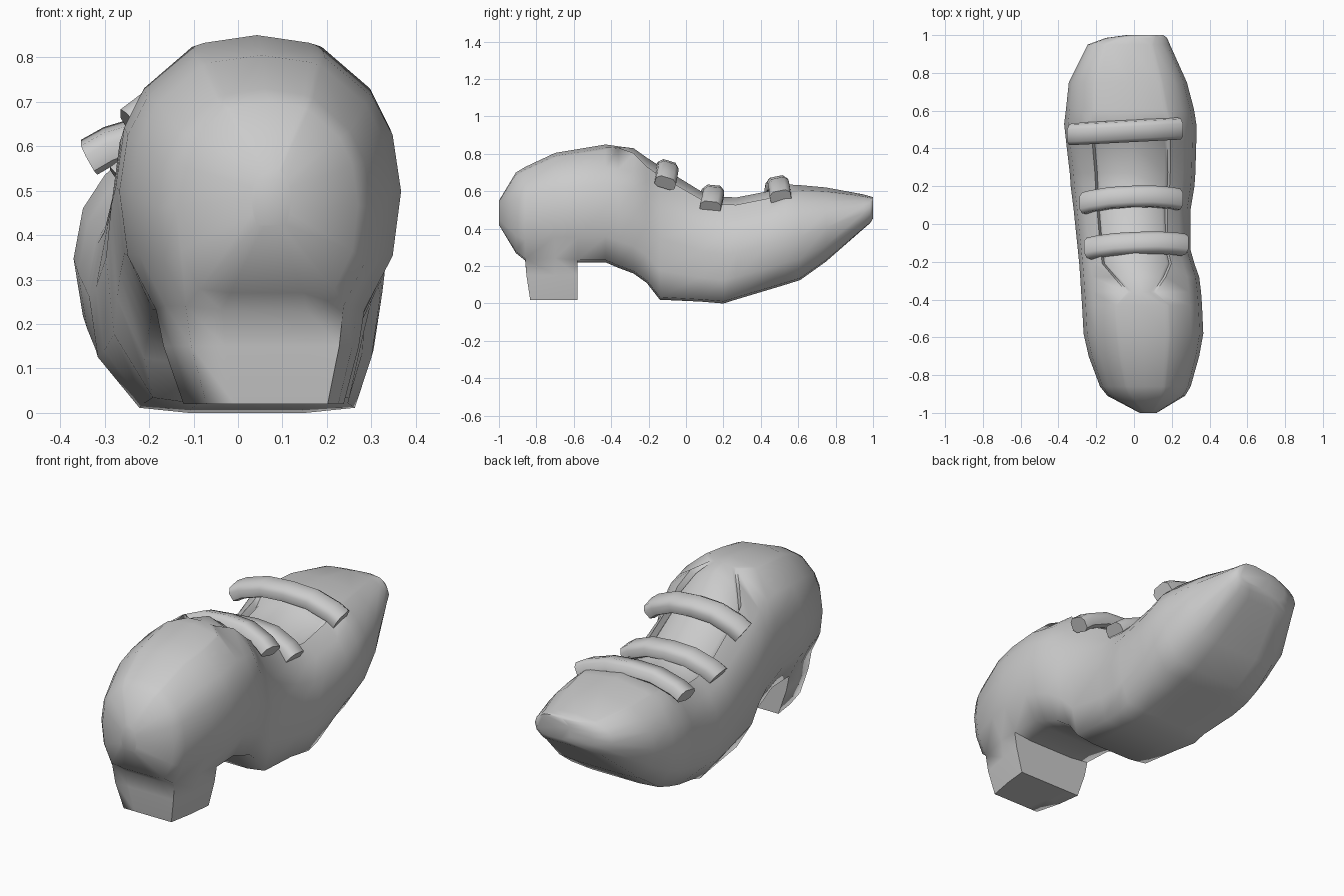
import bpy, bmesh, math
from mathutils import Vector

if "Cube" in bpy.data.objects:
    bpy.data.objects.remove(bpy.data.objects["Cube"])


def loft(name, rings, angle=40, edit=None):
    """Skin closed rings of equal length, cap both ends, then shade."""
    bm = bmesh.new()
    rows = [[bm.verts.new(p) for p in ring] for ring in rings]
    n = len(rows[0])
    for a, b in zip(rows, rows[1:]):
        for i in range(n):
            j = (i + 1) % n
            bm.faces.new((a[i], a[j], b[j], b[i]))
    bm.faces.new(rows[0])
    bm.faces.new(rows[-1])
    if edit:
        edit(bm)
    bmesh.ops.recalc_face_normals(bm, faces=bm.faces)
    mesh = bpy.data.meshes.new(name)
    bm.to_mesh(mesh)
    bm.free()
    obj = bpy.data.objects.new(name, mesh)
    bpy.context.collection.objects.link(obj)
    bpy.context.view_layer.objects.active = obj
    obj.select_set(True)
    bpy.ops.object.shade_smooth_by_angle(angle=math.radians(angle))
    obj.select_set(False)
    return obj


# Shoe body: y, left x, right x, bottom z, top z
stations = [
    (-1.00, 0.03, 0.12, 0.42, 0.55),
    (-0.91, -0.14, 0.27, 0.27, 0.70),
    (-0.86, -0.18, 0.30, 0.23, 0.73),
    (-0.70, -0.24, 0.345, 0.23, 0.805),
    (-0.58, -0.267, 0.367, 0.22, 0.825),
    (-0.43, -0.275, 0.36, 0.22, 0.85),
    (-0.36, -0.28, 0.355, 0.19, 0.84),
    (-0.28, -0.285, 0.345, 0.16, 0.83),
    (-0.21, -0.29, 0.32, 0.11, 0.78),
    (-0.14, -0.297, 0.30, 0.02, 0.735),
    (0.08, -0.32, 0.30, 0.01, 0.60),
    (0.20, -0.335, 0.32, 0.00, 0.57),
    (0.27, -0.34, 0.325, 0.022, 0.567),
    (0.44, -0.36, 0.33, 0.073, 0.60),
    (0.53, -0.37, 0.33, 0.10, 0.637),
    (0.61, -0.36, 0.317, 0.125, 0.633),
    (0.75, -0.345, 0.28, 0.225, 0.62),
    (0.95, -0.245, 0.19, 0.40, 0.583),
    (0.985, -0.15, 0.175, 0.43, 0.573),
    (1.00, -0.04, 0.155, 0.455, 0.568),
]
# Half section below the tongue edge: (width fraction, height fraction)
half = [(0.40, 0.0), (0.74, 0.02), (0.94, 0.22), (1.0, 0.46), (0.94, 0.67),
        (0.80, 0.81)]


def body_ring(y, xl, xr, zb, zt):
    c, w, h = (xl + xr) / 2, (xr - xl) / 2, zt - zb
    groove = 0.04 if -0.3 < y < 0.5 else 0     # gap beside the tongue
    lip = 0.42 if y < -0.4 else min(0.56, 0.2 + 2.5 * (y + 0.36))
    side = [(f, zb + g * h) for f, g in half]
    for f, drop in ((lip + 0.04, 0), (lip, groove), (lip - 0.05, groove * 0.6)):
        side.append((f, zb + h * (1 - 0.2 * f * f) - drop))
    shift = 0.028 if zb < 0.05 else 0          # sole sits slightly to the right
    dx = [shift if i < 2 else 0 for i in range(len(side))]
    right = [(c + f * w + d, y, z) for (f, z), d in zip(side, dx)]
    left = [(c - f * w + d, y, z) for (f, z), d in zip(side, dx)]
    return right + [(c, y, zt)] + left[::-1]


# Heel block: extruded from the rear underside and tapered
def add_heel(bm):
    base = [f for f in bm.faces
            if all(-0.87 < v.co.y < -0.57 and v.co.z < 0.25 for v in f.verts)]
    for z, taper in ((0.15, 0.35), (0.02, 1.0)):
        new = bmesh.ops.extrude_face_region(bm, geom=base)["geom"]
        bmesh.ops.delete(bm, geom=base, context="FACES")
        base = [g for g in new if isinstance(g, bmesh.types.BMFace)]
        for v in (g for g in new if isinstance(g, bmesh.types.BMVert)):
            v.co.x += (0.06 + (v.co.x - 0.055) * 0.82 - v.co.x) * taper
            v.co.y += 0.02 * taper * (v.co.y < -0.8)
            v.co.z = z


loft("shoe_body", [body_ring(*s) for s in stations], 75, add_heel)


# Straps: padded bands arched across the instep
def strap(name, left, right, crown, slope, bow, width=0.056, thick=0.038):
    a, b = Vector(left), Vector(right)
    along = Vector((0, math.cos(slope), math.sin(slope)))
    section = [(-1, -0.6), (-1, 0.45), (-0.6, 1), (0.6, 1), (1, 0.45),
               (1, -0.6), (0.6, -1), (-0.6, -1)]
    pts = []
    for t in (0, 0.08, 0.28, 0.5, 0.72, 0.92, 1):
        p = a.lerp(b, t)
        lift = 1 - abs(2 * t - 1) ** 2.8
        p.z += (crown - (a.z + b.z) / 2) * lift
        p.y += bow * lift
        pts.append(p)
    rings = []
    for i, p in enumerate(pts):
        t = (pts[min(i + 1, len(pts) - 1)] - pts[max(i - 1, 0)]).normalized()
        up = t.cross(along).normalized()
        rings.append([p + along * (u * width) + up * (v * thick)
                      for u, v in section])
    loft(name, rings, 50)


strap("toe_strap", (-0.335, 0.475, 0.575), (0.24, 0.505, 0.57), 0.642, 0.2, 0)
strap("middle_strap", (-0.265, 0.11, 0.52), (0.235, 0.13, 0.515), 0.595, -0.1, 0.025)
strap("ankle_strap", (-0.24, -0.13, 0.645), (0.265, -0.11, 0.645), 0.726, -0.3, 0.02)
